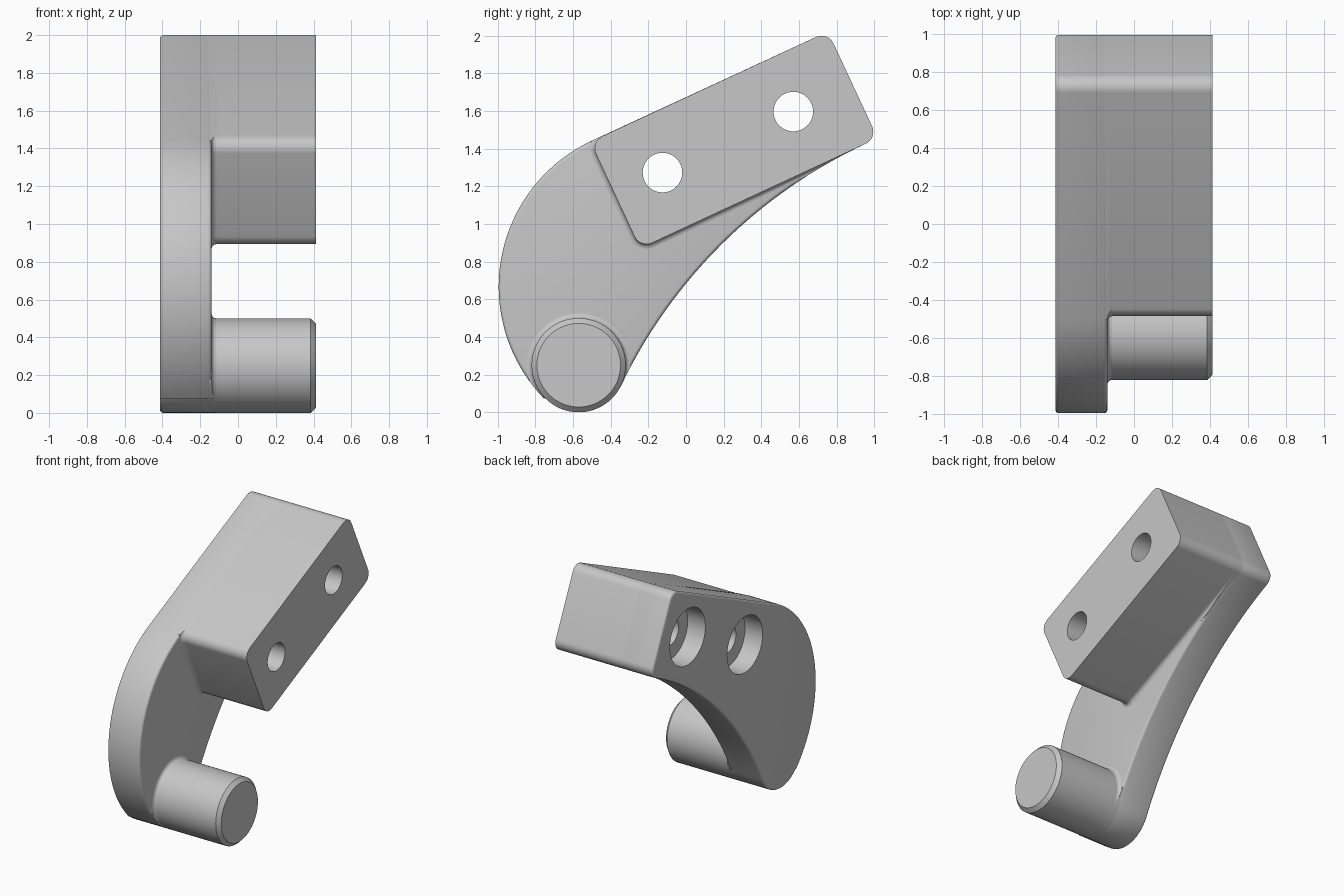
import bpy, bmesh
from math import radians, sin, cos, pi

if "Cube" in bpy.data.objects:
    bpy.data.objects.remove(bpy.data.objects["Cube"], do_unlink=True)

grey = bpy.data.materials.new("light_grey")
grey.use_nodes = True
grey.diffuse_color = (0.57, 0.57, 0.57, 1)
grey.node_tree.nodes["Principled BSDF"].inputs["Base Color"].default_value = (0.57, 0.57, 0.57, 1)

SIDE = 0.413      # half width
INNER = -0.14     # inner face of the side plate
EDGE = 0.018      # rounded plate edge
FILLET = 0.025    # hollow fillet at the joints


def outline(arcs, d):
    """Side outline from arcs (y, z, radius, start, end, steps), grown by d.
    A negative radius marks a hollow arc."""
    pts = []
    for y, z, r, a, b, n in arcs:
        for i in range(n + 1):
            t = radians(a + (b - a) * i / n)
            pts.append((y + abs(r + d) * cos(t), z + abs(r + d) * sin(t)))
    return pts


def loft(name, arcs, sections):
    """Skin the outline through (x, growth) sections and cap both ends."""
    bm = bmesh.new()
    rings = [[bm.verts.new((x, y, z)) for y, z in outline(arcs, d)] for x, d in sections]
    n = len(rings[0])
    for a, b in zip(rings, rings[1:]):
        for i in range(n):
            j = (i + 1) % n
            bm.faces.new((a[i], a[j], b[j], b[i]))
    bm.faces.new(rings[0])
    bm.faces.new(rings[-1])
    bmesh.ops.remove_doubles(bm, verts=bm.verts, dist=0.0001)
    bmesh.ops.recalc_face_normals(bm, faces=bm.faces)
    mesh = bpy.data.meshes.new(name)
    bm.to_mesh(mesh)
    bm.free()
    mesh.materials.append(grey)
    ob = bpy.data.objects.new(name, mesh)
    bpy.context.collection.objects.link(ob)
    return ob


def activate(ob):
    bpy.ops.object.select_all(action='DESELECT')
    ob.select_set(True)
    bpy.context.view_layer.objects.active = ob


def cut(ob, cutter, operation):
    activate(ob)
    mod = ob.modifiers.new("cut", 'BOOLEAN')
    mod.operation, mod.object, mod.solver = operation, cutter, 'EXACT'
    bpy.ops.object.modifier_apply(modifier=mod.name)


def circle(y, z, r):
    return [(y, z, r, 0, 360, 64)]


# Outlines of the side plate, block and pin
low, end, top, front = (-0.21, 0.963), (0.925, 1.49), (0.72, 1.93), (-0.415, 1.403)
plate_arcs = [
    (-0.57, 0.25, 0.25, 224, 334.3, 24),
    (2.105, -1.036, -2.718, 154.3, 115.1, 32),
    (*end, 0.07, -65, 25, 8),
    (*top, 0.07, 25, 115, 8),
    (-0.14, 0.667, 0.855, 115, 224, 40),
]
block_arcs = [(*c, 0.07, 205 + 90 * i, 295 + 90 * i, 8)
              for i, c in enumerate((low, end, top, front))]
pin_arcs = circle(-0.57, 0.25, 0.25)

# Side plate with rounded edges
steps = [i * pi / 8 for i in range(5)]
left_edge = [(-SIDE + EDGE * (1 - sin(t)), -EDGE * (1 - cos(t))) for t in reversed(steps)]
right_edge = [(INNER - EDGE * (1 - sin(t)), -EDGE * (1 - cos(t))) for t in steps]
plate = loft("side_plate", plate_arcs, left_edge + right_edge)

# Mounting block and chamfered pin, both rooted in the plate edge zone
root = INNER - EDGE
block = loft("mounting_block", block_arcs, [(root, 0), (SIDE, 0)])
pin = loft("pin", pin_arcs, [(root, 0), (SIDE - 0.028, 0), (SIDE, -0.028)])

# Fillet collars, trimmed to the plate outline
trim = loft("trim_helper", plate_arcs, [(-0.3, 0), (0.1, 0)])
trim.hide_render = True
flare = [(root + 0.008, FILLET)] + [
    (INNER + FILLET * (1 - cos(t)), FILLET * (1 - sin(t))) for t in steps]
collars = []
for name, arcs in (("block_fillet", block_arcs), ("pin_fillet", pin_arcs)):
    collar = loft(name, arcs, flare)
    cut(collar, trim, 'INTERSECT')
    collars.append(collar)
bpy.data.objects.remove(trim, do_unlink=True)

# Counterbored bolt holes, wide on the plate side
for y, z in ((-0.125, 1.273), (0.57, 1.597)):
    depth = -SIDE + 0.15
    drill = loft("drill_helper", circle(y, z, 0.215),
                 [(-0.6, 0), (depth, 0), (depth, -0.11), (0.6, -0.11)])
    drill.hide_render = True
    for part in (plate, block, collars[0]):
        cut(part, drill, 'DIFFERENCE')
    bpy.data.objects.remove(drill, do_unlink=True)

# Smooth curved faces, keep edges crisp
for part in (plate, block, pin, *collars):
    activate(part)
    bpy.ops.object.shade_smooth_by_angle(angle=radians(30))
